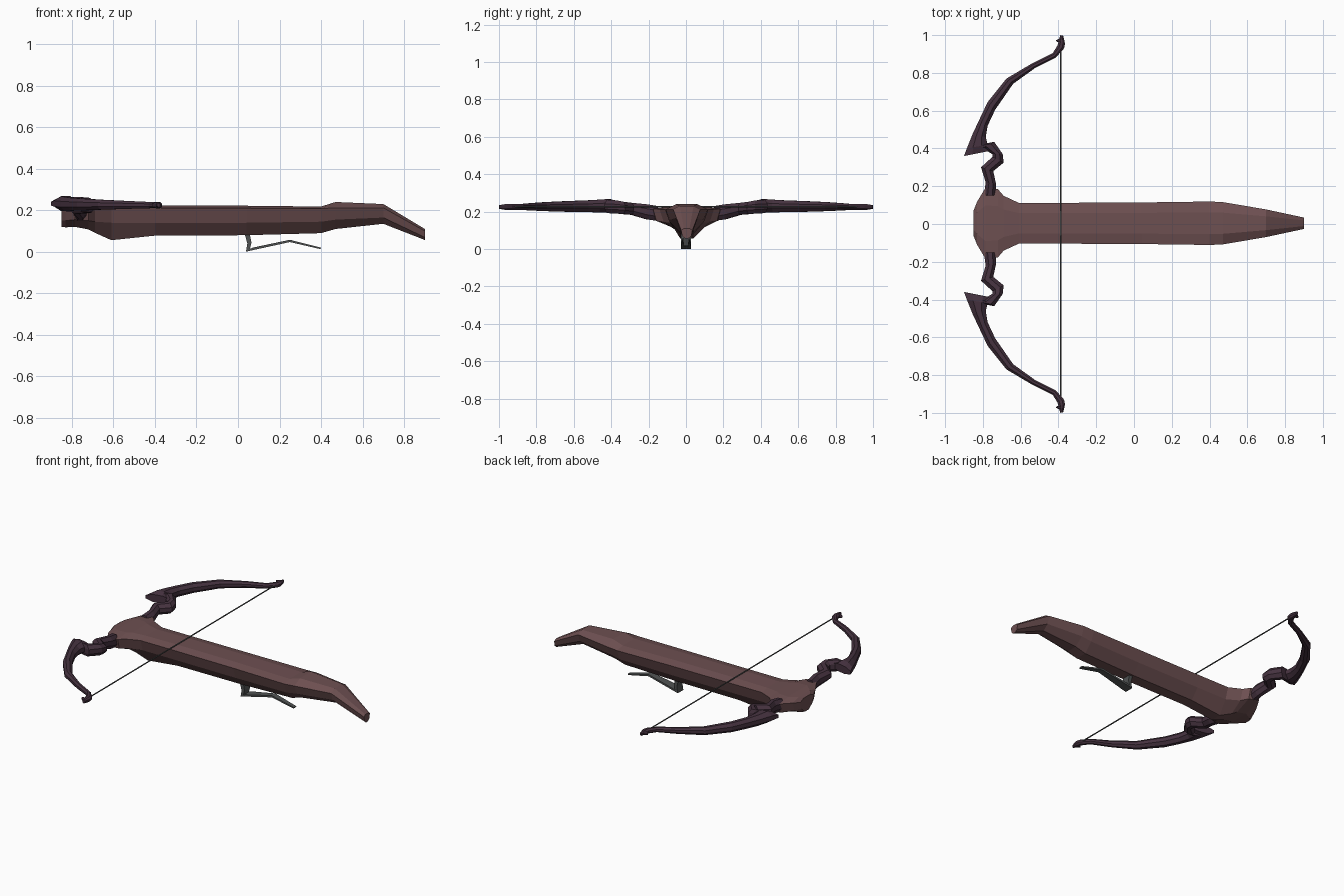
import bpy, bmesh
from mathutils import Vector


def material(name, rgb):
    m = bpy.data.materials.new(name)
    m.diffuse_color = (*rgb, 1)
    return m


WOOD = material("brown wood", (0.155, 0.08, 0.083))
DARK = material("dark horn", (0.06, 0.032, 0.05))
METAL = material("dark metal", (0.08, 0.085, 0.085))


def loft(name, rings, mat):
    """Skin a list of equal-sized rings and cap both ends."""
    bm = bmesh.new()
    vs = [[bm.verts.new(p) for p in r] for r in rings]
    n = len(vs[0])
    for a, b in zip(vs, vs[1:]):
        for i in range(n):
            j = (i + 1) % n
            bm.faces.new((a[i], a[j], b[j], b[i]))
    bm.faces.new(vs[0])
    bm.faces.new(vs[-1])
    bmesh.ops.recalc_face_normals(bm, faces=bm.faces)
    me = bpy.data.meshes.new(name)
    bm.to_mesh(me)
    bm.free()
    ob = bpy.data.objects.new(name, me)
    me.materials.append(mat)
    bpy.context.collection.objects.link(ob)
    return ob


# Stock: x, half width, top z, shoulder z, lower edge z, bottom z, lower edge ratio
stations = [
    (-0.85, 0.065, 0.210, 0.195, 0.150, 0.120, 0.85),
    (-0.83, 0.115, 0.220, 0.205, 0.150, 0.118, 0.85),
    (-0.785, 0.190, 0.225, 0.215, 0.155, 0.120, 0.92),
    (-0.72, 0.180, 0.225, 0.215, 0.150, 0.108, 0.90),
    (-0.69, 0.145, 0.225, 0.212, 0.145, 0.092, 0.85),
    (-0.61, 0.108, 0.220, 0.210, 0.140, 0.056, 0.80),
    (-0.40, 0.108, 0.222, 0.210, 0.140, 0.078, 0.80),
    (0.04, 0.110, 0.222, 0.210, 0.140, 0.080, 0.80),
    (0.40, 0.115, 0.218, 0.208, 0.145, 0.090, 0.80),
    (0.47, 0.112, 0.240, 0.212, 0.155, 0.110, 0.80),
    (0.70, 0.073, 0.230, 0.212, 0.165, 0.135, 0.80),
    (0.90, 0.030, 0.110, 0.100, 0.070, 0.057, 0.80),
]


def stock_ring(x, w, zt, zs, zm, zb, k):
    half = [(0.5 * w, zt), (w, zs), (k * w, zm), (0.32 * w, zb)]
    pts = half + [(-y, z) for y, z in reversed(half)]
    return [(x, y + 0.004, z) for y, z in pts]


loft("stock", [stock_ring(*s) for s in stations], WOOD)

# Bow parts: outer xy, inner xy, centre z, half thickness
connector = [
    ((-0.795, 0.15), (-0.73, 0.15), 0.19, 0.040),
    ((-0.785, 0.22), (-0.73, 0.21), 0.20, 0.040),
    ((-0.81, 0.30), (-0.745, 0.28), 0.215, 0.032),
    ((-0.75, 0.355), (-0.69, 0.325), 0.22, 0.033),
    ((-0.75, 0.37), (-0.695, 0.37), 0.225, 0.035),
    ((-0.80, 0.40), (-0.74, 0.435), 0.228, 0.036),
    ((-0.84, 0.39), (-0.79, 0.425), 0.228, 0.036),
]
limb = [
    ((-0.90, 0.36), (-0.75, 0.39), 0.232, 0.024),
    ((-0.885, 0.40), (-0.775, 0.42), 0.232, 0.036),
    ((-0.855, 0.475), (-0.785, 0.46), 0.230, 0.034),
    ((-0.82, 0.55), (-0.775, 0.52), 0.229, 0.031),
    ((-0.775, 0.645), (-0.735, 0.605), 0.228, 0.029),
    ((-0.675, 0.77), (-0.64, 0.742), 0.227, 0.024),
    ((-0.54, 0.85), (-0.525, 0.825), 0.226, 0.019),
    ((-0.43, 0.905), (-0.415, 0.88), 0.225, 0.015),
    ((-0.405, 0.945), (-0.37, 0.93), 0.225, 0.015),
    ((-0.40, 0.965), (-0.365, 0.955), 0.225, 0.016),
    ((-0.39, 1.0), (-0.375, 0.997), 0.225, 0.010),
]
nock = [
    ((-0.415, 0.972), (-0.408, 0.965), 0.225, 0.010),
    ((-0.39, 0.985), (-0.38, 0.96), 0.225, 0.014),
]


def bow_ring(a, b, z, h, side):
    a, b = Vector(a), Vector(b)
    pts = [(0, 0.4), (0.3, 1), (0.7, 1), (1, 0.4),
           (1, -0.4), (0.7, -1), (0.3, -1), (0, -0.4)]
    ring = []
    for t, k in pts:
        p = a.lerp(b, t)
        ring.append((p.x, side * p.y, z + k * h))
    return ring


for side, label in ((1, "back"), (-1, "front")):
    for part, data in (("connector", connector), ("limb", limb), ("nock", nock)):
        loft(f"{label}_{part}", [bow_ring(*d, side) for d in data], DARK)

# Bow string
bpy.ops.mesh.primitive_cylinder_add(vertices=6, radius=0.004, depth=1.9,
                                    location=(-0.387, 0, 0.227),
                                    rotation=(1.5707963, 0, 0))
string = bpy.context.object
string.name = "string"
string.data.materials.append(METAL)

# Trigger lever: bent strip given by upper and lower xz points
lever = [
    ((0.055, 0.095), (0.030, 0.095)),
    ((0.065, 0.045), (0.045, 0.040)),
    ((0.057, 0.018), (0.038, 0.004)),
    ((0.070, 0.020), (0.062, 0.006)),
    ((0.25, 0.058), (0.25, 0.047)),
    ((0.40, 0.020), (0.397, 0.013)),
]
widths = [0.028, 0.028, 0.028, 0.028, 0.018, 0.012]
rings = []
for ((ax, az), (bx, bz)), w in zip(lever, widths):
    rings.append([(ax, -w, az), (ax, w, az), (bx, w, bz), (bx, -w, bz)])
# Rest the lowest edge on the ground
rings[2] = [(x, y, max(z - 0.004, 0)) for x, y, z in rings[2]]
loft("trigger", rings, METAL)
